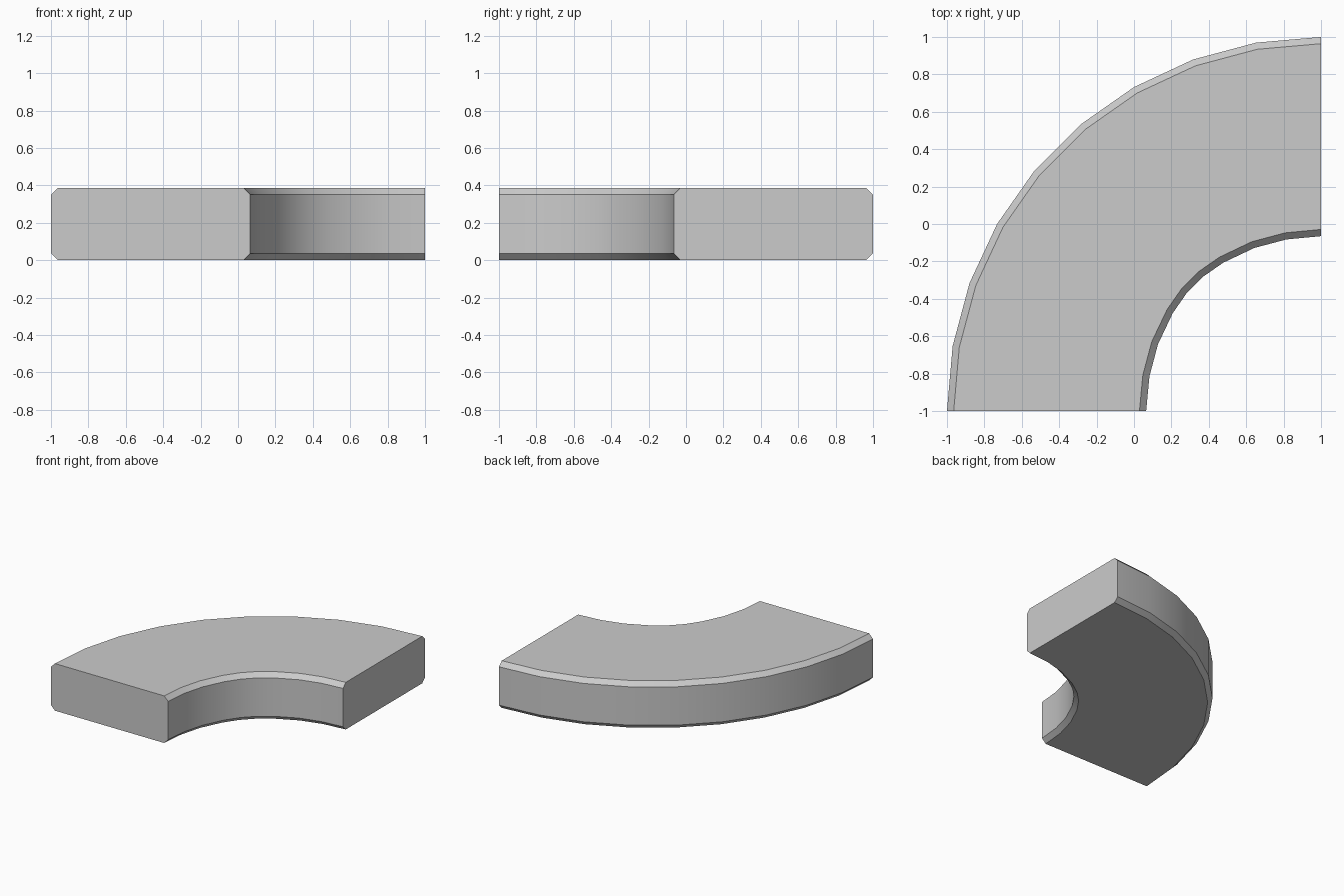
import bpy, bmesh, math

if "Cube" in bpy.data.objects:
    bpy.data.objects.remove(bpy.data.objects["Cube"])

H, C = 0.387, 0.036          # height, chamfer
OUTER = 2.0
CX, CY = 1.0, -1.0           # centre of the bend

# Half of the inner wall (angle, radius), mirrored about 45 degrees
half = [(0, 0.935), (11.4, 0.936), (22.2, 0.942), (33.4, 0.95), (41.4, 0.956)]
inner = half + [(90 - a, r) for a, r in reversed(half)]

bm = bmesh.new()


def point(angle, r, z):
    a = math.radians(angle)
    return bm.verts.new((CX - r * math.cos(a), CY + r * math.sin(a), z))


# Chamfered cross-section at each of the ten stations
rings = []
for i, (a_in, r_in) in enumerate(inner):
    a_out = i * 10
    rings.append([
        point(a_out, OUTER - C, 0), point(a_out, OUTER, C),
        point(a_out, OUTER, H - C), point(a_out, OUTER - C, H),
        point(a_in, r_in + C, H), point(a_in, r_in, H - C),
        point(a_in, r_in, C), point(a_in, r_in + C, 0)])

# Skin between stations, then the two flat ends
for p, q in zip(rings, rings[1:]):
    for k in range(8):
        n = (k + 1) % 8
        bm.faces.new((p[k], p[n], q[n], q[k]))
bm.faces.new(rings[0])
bm.faces.new(rings[-1])
bmesh.ops.recalc_face_normals(bm, faces=bm.faces)

mesh = bpy.data.meshes.new("curved_block")
bm.to_mesh(mesh)
bm.free()
block = bpy.data.objects.new("curved_block", mesh)
bpy.context.collection.objects.link(block)
bpy.context.view_layer.objects.active = block
block.select_set(True)
bpy.ops.object.shade_smooth_by_angle(angle=math.radians(30))
